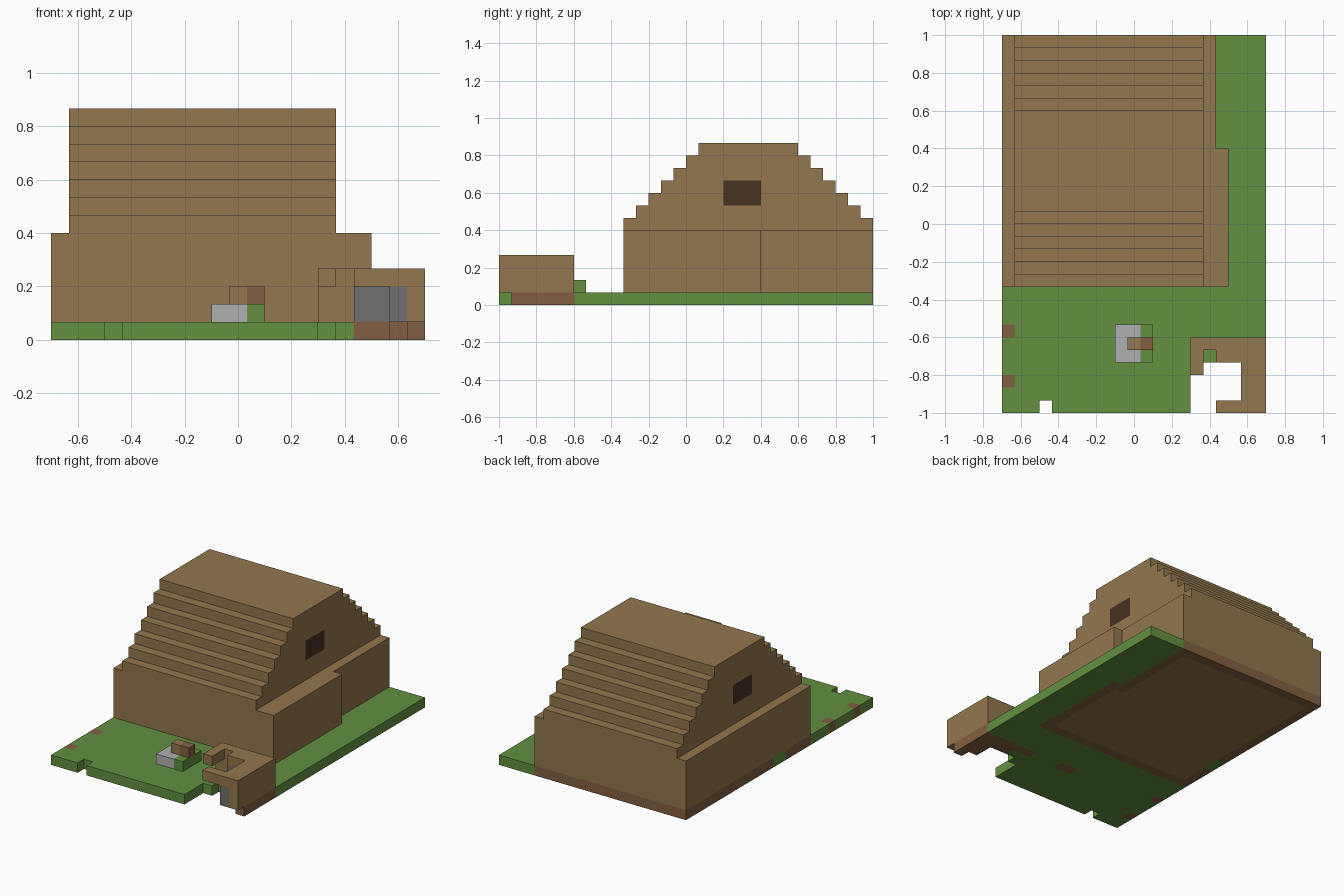
import bpy, bmesh, math
from mathutils import Vector

cube = bpy.data.objects.get("Cube")
if cube:
    bpy.data.objects.remove(cube, do_unlink=True)

U = 1 / 15                        # edge of one block
ORIGIN = Vector((-0.7, -1, 0))


def linear(c):
    c /= 255
    return c / 12.92 if c <= 0.04045 else ((c + 0.055) / 1.055) ** 2.4


def material(name, r, g, b):
    m = bpy.data.materials.new(name)
    m.use_nodes = True
    col = (linear(r), linear(g), linear(b), 1)
    m.diffuse_color = col
    bsdf = m.node_tree.nodes["Principled BSDF"]
    bsdf.inputs["Base Color"].default_value = col
    bsdf.inputs["Roughness"].default_value = 0.9
    return m


WOOD, GRASS, DIRT, PALE, STONE, DARK = range(6)
MATS = [material("wood", 146, 119, 78), material("grass", 98, 144, 65),
        material("dirt", 130, 95, 66), material("pale_stone", 176, 176, 176),
        material("grey_stone", 112, 112, 112), material("dark_window", 68, 50, 34)]


def fill(cells, mat, i, j, k):
    """Fill a box of blocks; mat None clears it."""
    for a in range(*i):
        for b in range(*j):
            for c in range(*k):
                if mat is None:
                    cells.pop((a, b, c), None)
                else:
                    cells[a, b, c] = mat


def build(name, cells):
    """Skin the outside of the blocks and merge flat areas of one colour."""
    bm = bmesh.new()
    verts = {}

    def vert(p):
        key = tuple(p)
        if key not in verts:
            verts[key] = bm.verts.new(ORIGIN + Vector(p) * U)
        return verts[key]

    for cell, mat in cells.items():
        for axis in range(3):
            u, v = (axis + 1) % 3, (axis + 2) % 3
            for side in (0, 1):
                near = list(cell)
                near[axis] += 2 * side - 1
                if tuple(near) in cells:
                    continue
                ring = []
                for du, dv in ((0, 0), (1, 0), (1, 1), (0, 1)):
                    p = list(cell)
                    p[axis] += side
                    p[u] += du
                    p[v] += dv
                    ring.append(vert(p))
                face = bm.faces.new(ring if side else ring[::-1])
                face.material_index = mat
    bmesh.ops.dissolve_limit(bm, angle_limit=math.radians(1), verts=bm.verts[:],
                             edges=bm.edges[:], delimit={'MATERIAL'})
    bmesh.ops.triangulate(bm, faces=[f for f in bm.faces if len(f.verts) > 4])
    mesh = bpy.data.meshes.new(name)
    bm.to_mesh(mesh)
    bm.free()
    for m in MATS:
        mesh.materials.append(m)
    obj = bpy.data.objects.new(name, mesh)
    bpy.context.collection.objects.link(obj)
    return obj


# Ground slab: lawn, footings and house floor
ground = {}
base = (0, 1)
fill(ground, GRASS, (0, 21), (0, 30), base)
fill(ground, DIRT, (0, 18), (10, 21), base)
fill(ground, DIRT, (0, 17), (21, 30), base)
fill(ground, WOOD, (1, 17), (11, 20), base)
fill(ground, WOOD, (1, 16), (20, 29), base)
fill(ground, GRASS, (0, 1), (14, 16), base)
for j in (2, 6):                                   # dirt patches at the edge
    fill(ground, DIRT, (0, 1), (j, j + 1), base)
fill(ground, DIRT, (10, 12), (5, 6), base)         # under the ornament
fill(ground, DIRT, (15, 21), (5, 6), base)         # under the shed walls
fill(ground, DIRT, (17, 21), (4, 5), base)
fill(ground, DIRT, (19, 21), (0, 4), base)
fill(ground, None, (3, 4), (0, 1), base)           # notches in the front edge
for i, depth in ((15, 3), (16, 4), (17, 4), (18, 4), (19, 2), (20, 1)):
    fill(ground, None, (i, i + 1), (0, depth), base)
build("ground", ground)

# House walls
walls = {}
fill(walls, WOOD, (0, 18), (10, 21), (1, 6))
fill(walls, WOOD, (0, 17), (21, 30), (1, 6))
build("house_walls", walls)

# Stepped roof with a window in each gable
roof = {}
for s in range(7):
    fill(roof, WOOD, (1, 16), (10 + s, 30 - s), (6 + s, 7 + s))
for i in (1, 15):
    fill(roof, DARK, (i, i + 1), (18, 21), (8, 10))
build("stepped_roof", roof)

# Ruined shed in the front corner
shed = {}
fill(shed, WOOD, (15, 21), (5, 6), (1, 4))         # back wall
fill(shed, WOOD, (20, 21), (0, 6), (1, 4))         # side wall
fill(shed, WOOD, (17, 21), (0, 1), (3, 4))         # front beam
fill(shed, WOOD, (19, 20), (0, 5), (3, 4))         # side beam
fill(shed, WOOD, (17, 20), (4, 5), (3, 4))         # back beam
fill(shed, WOOD, (15, 16), (3, 5), (3, 4))         # short beam
fill(shed, STONE, (19, 20), (0, 5), (1, 3))        # stone lining
fill(shed, STONE, (17, 19), (4, 5), (1, 3))
build("shed", shed)

# Small ornament on the lawn
ornament = {}
fill(ornament, PALE, (9, 11), (4, 7), (1, 2))
fill(ornament, GRASS, (11, 12), (4, 7), (1, 2))
fill(ornament, WOOD, (10, 11), (5, 6), (2, 3))
fill(ornament, DIRT, (11, 12), (5, 6), (2, 3))
build("lawn_ornament", ornament)
